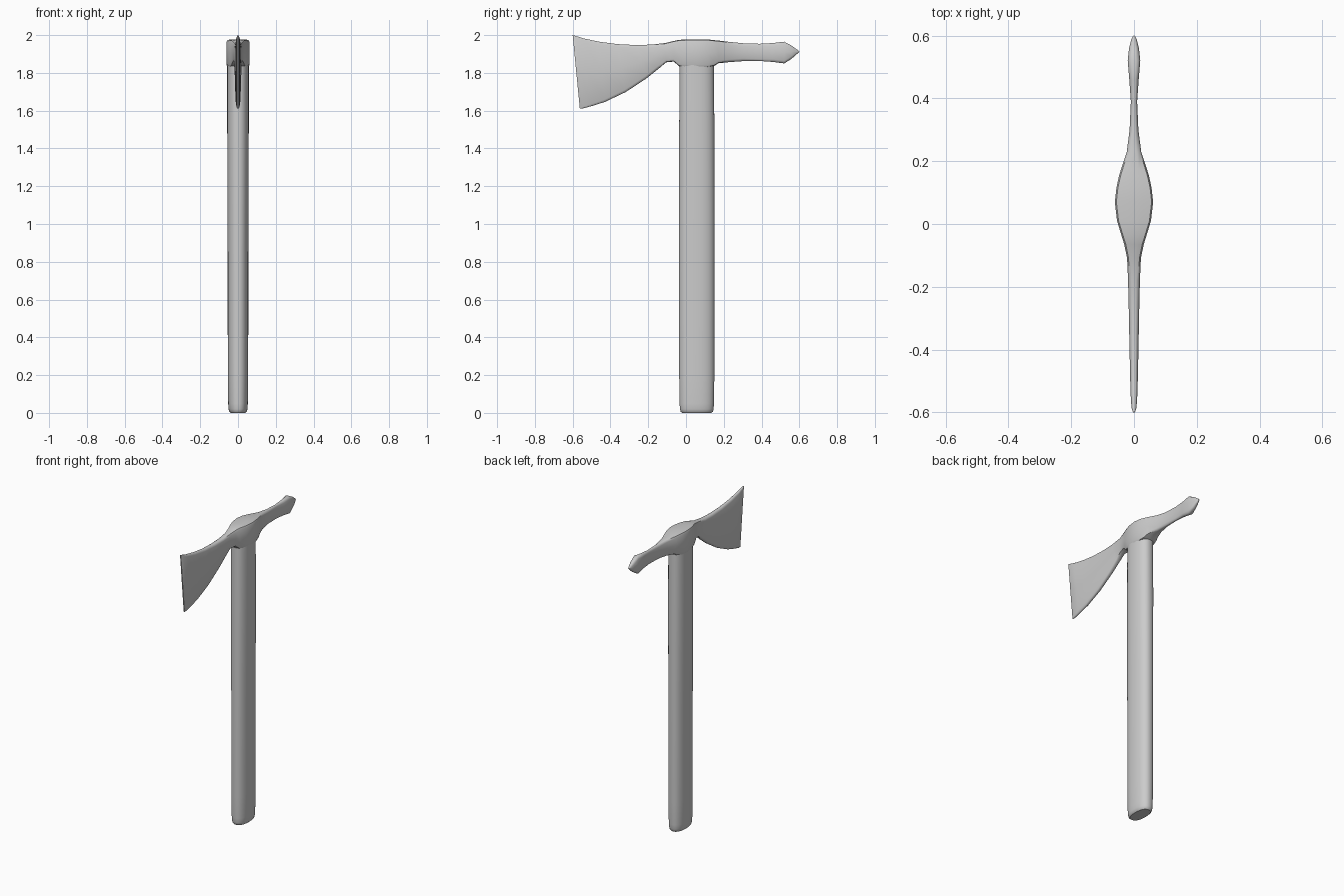
import bpy, bmesh, math


def loft(name, rings):
    """Skin a list of closed rings and cap both ends."""
    bm = bmesh.new()
    vs = [[bm.verts.new(p) for p in r] for r in rings]
    n = len(rings[0])
    for a, b in zip(vs, vs[1:]):
        for i in range(n):
            bm.faces.new((a[i], a[(i + 1) % n], b[(i + 1) % n], b[i]))
    bm.faces.new(vs[0])
    bm.faces.new(vs[-1])
    bmesh.ops.recalc_face_normals(bm, faces=bm.faces)
    me = bpy.data.meshes.new(name)
    bm.to_mesh(me)
    bm.free()
    ob = bpy.data.objects.new(name, me)
    bpy.context.collection.objects.link(ob)
    bpy.ops.object.select_all(action='DESELECT')
    bpy.context.view_layer.objects.active = ob
    ob.select_set(True)
    bpy.ops.object.shade_smooth_by_angle(angle=math.radians(40))
    return ob


# Handle: oval section with a rounded foot
def oval(z, hx, hy, n=40, e=0.87):
    pts = []
    for i in range(n):
        a = 2 * math.pi * i / n
        c, s = math.cos(a), math.sin(a)
        pts.append((hx * math.copysign(abs(c) ** e, c),
                    0.057 + hy * math.copysign(abs(s) ** e, s), z))
    return pts


loft("handle", [oval(*r) for r in (
    (0.0, 0.040, 0.078), (0.006, 0.046, 0.085), (0.02, 0.050, 0.089),
    (0.05, 0.052, 0.091), (0.2, 0.054, 0.093), (1.0, 0.055, 0.094),
    (1.5, 0.057, 0.093), (1.88, 0.057, 0.091))])


# Axe head: slanted sections (top y, top z, bottom y, bottom z, half width)
stations = [
    (-0.600, 2.000, -0.562, 1.610, 0.003),
    (-0.585, 1.996, -0.545, 1.612, 0.008),
    (-0.540, 1.982, -0.500, 1.624, 0.011),
    (-0.460, 1.965, -0.430, 1.646, 0.013),
    (-0.360, 1.952, -0.320, 1.698, 0.015),
    (-0.260, 1.947, -0.210, 1.770, 0.017),
    (-0.180, 1.950, -0.145, 1.822, 0.019),
    (-0.110, 1.958, -0.105, 1.856, 0.022),
    (-0.065, 1.969, -0.065, 1.860, 0.031),
    (-0.036, 1.975, -0.036, 1.835, 0.040),
    (0.010, 1.977, 0.010, 1.829, 0.054),
    (0.070, 1.978, 0.070, 1.829, 0.061),
    (0.115, 1.977, 0.115, 1.829, 0.056),
    (0.152, 1.973, 0.152, 1.838, 0.048),
    (0.172, 1.971, 0.172, 1.851, 0.042),
    (0.230, 1.964, 0.230, 1.857, 0.023),
    (0.300, 1.957, 0.300, 1.862, 0.014),
    (0.390, 1.954, 0.390, 1.863, 0.010),
    (0.460, 1.958, 0.460, 1.858, 0.015),
    (0.520, 1.965, 0.520, 1.850, 0.020),
    (0.558, 1.945, 0.558, 1.874, 0.016),
    (0.590, 1.922, 0.590, 1.902, 0.008),
    (0.600, 1.913, 0.600, 1.911, 0.002),
]


def section(yt, zt, yb, zb, w):
    h = zt - zb
    r = min(0.014, w, h * 0.45)          # corner rounding
    half = [(w * 0.35, 0), (w - r * 0.35, r * 0.25), (w, r),
            (w, h / 2), (w, h - r), (w - r * 0.35, h - r * 0.25),
            (w * 0.35, h)]
    loop = half + [(-x, d) for x, d in reversed(half)]
    return [(x, yt + (yb - yt) * d / h, zt - d) for x, d in loop]


loft("axe_head", [section(*s) for s in stations])
